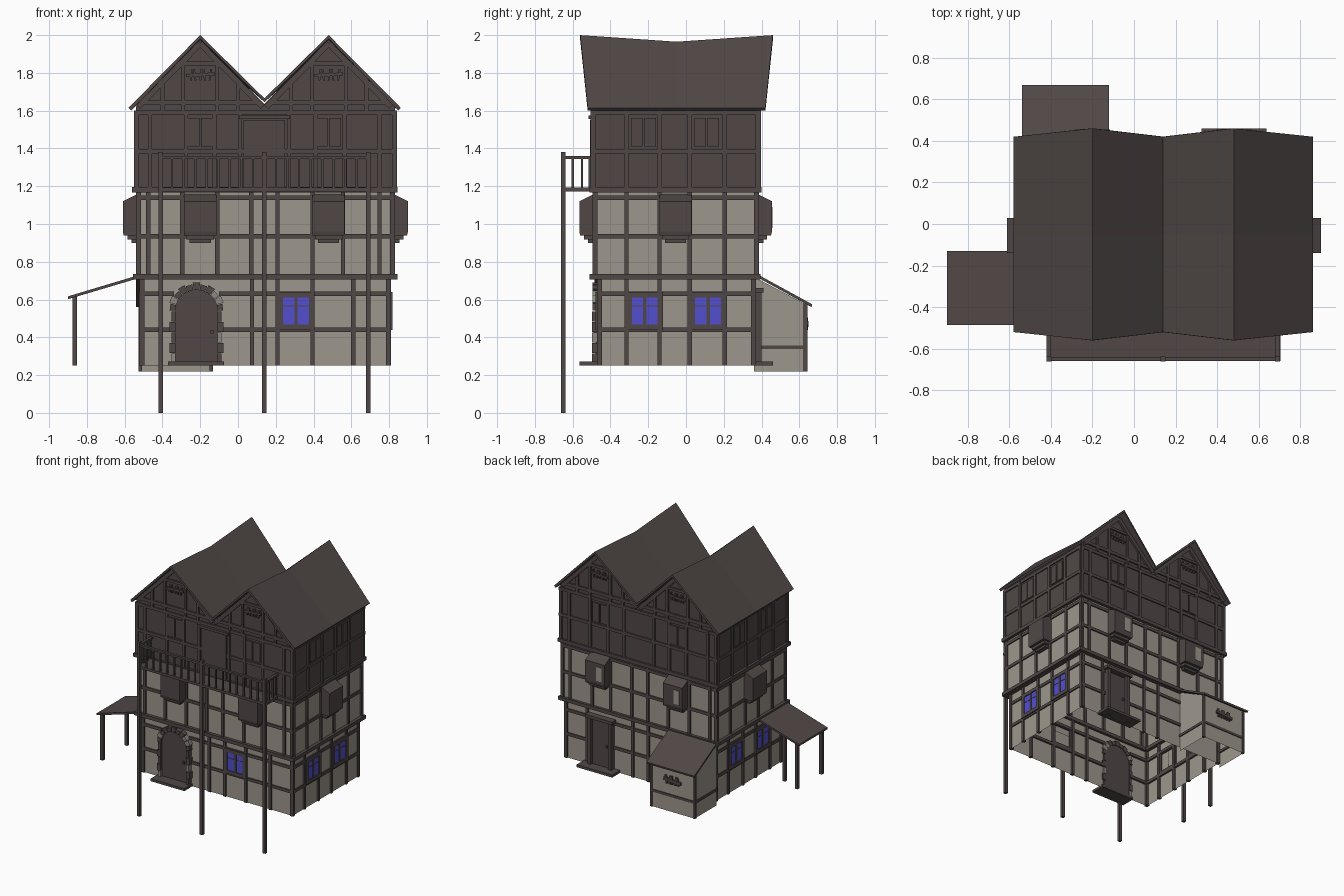
import bpy, bmesh, math
from mathutils import Vector as V

if "Cube" in bpy.data.objects:
    bpy.data.objects.remove(bpy.data.objects["Cube"])


def material(name, rgb):
    m = bpy.data.materials.new(name)
    m.diffuse_color = (*rgb, 1)
    m.use_nodes = True
    m.node_tree.nodes["Principled BSDF"].inputs["Base Color"].default_value = m.diffuse_color
    return m


WOOD = material("dark_timber", (0.080, 0.064, 0.062))
PLASTER = material("pale_plaster", (0.34, 0.31, 0.265))
GLASS = material("blue_glass", (0.085, 0.08, 0.62))
STONE = material("grey_stone", (0.27, 0.25, 0.225))

# floor outlines: xmin, xmax, ymin, ymax, zmin, zmax
FLOORS = [(-.51, .80, -.46, .36, .25, .71),
          (-.53, .82, -.485, .375, .73, 1.18),
          (-.54, .83, -.495, .385, 1.18, 1.60)]
PEAKS = (-.2, .48)
SIDES = ("front", "back", "left", "right")


def place(side, f):
    """Map (along wall, outward, up) to world for one wall of a floor."""
    x0, x1, y0, y1 = FLOORS[f][:4]
    return {"front": lambda u, d, z: V((u, y0 - d, z)),
            "back": lambda u, d, z: V((u, y1 + d, z)),
            "left": lambda u, d, z: V((x0 - d, u, z)),
            "right": lambda u, d, z: V((x1 + d, u, z))}[side]


world = lambda x, y, z: V((x, y, z))


class Part:
    def __init__(self, name, mat):
        self.name, self.mat, self.bm = name, mat, bmesh.new()

    def loft(self, a, b, skip=(), caps=True):
        va, vb = [self.bm.verts.new(p) for p in a], [self.bm.verts.new(p) for p in b]
        n = len(a)
        for i in range(n):
            if i not in skip:
                j = (i + 1) % n
                self.bm.faces.new((va[i], va[j], vb[j], vb[i]))
        if caps:
            self.bm.faces.new(va)
            self.bm.faces.new(vb[::-1])

    def box(self, u0, u1, d0, d1, z0, z1, at=world):
        ring = [(u0, d0), (u1, d0), (u1, d1), (u0, d1)]
        self.loft([at(u, d, z0) for u, d in ring], [at(u, d, z1) for u, d in ring])

    def outline(self, pts, d0, d1, at):      # (u, z) shape pushed outward
        self.loft([at(u, d0, z) for u, z in pts], [at(u, d1, z) for u, z in pts])

    def profile(self, pts, u0, u1, at):      # (d, z) shape run along the wall
        self.loft([at(u0, d, z) for d, z in pts], [at(u1, d, z) for d, z in pts])

    def bar(self, u0, z0, u1, z1, w, d0, d1, at):   # slanted timber on a wall
        t = V((u1 - u0, z1 - z0)).normalized()
        nx, nz = -t.y * w / 2, t.x * w / 2
        self.outline([(u0 + nx, z0 + nz), (u1 + nx, z1 + nz),
                      (u1 - nx, z1 - nz), (u0 - nx, z0 - nz)], d0, d1, at)

    def done(self):
        bmesh.ops.recalc_face_normals(self.bm, faces=self.bm.faces)
        me = bpy.data.meshes.new(self.name)
        self.bm.to_mesh(me)
        self.bm.free()
        me.materials.append(self.mat)
        ob = bpy.data.objects.new(self.name, me)
        bpy.context.collection.objects.link(ob)
        return ob


# plastered walls, open below
for f, name in enumerate(("ground_walls", "middle_walls")):
    x0, x1, y0, y1, z0, z1 = FLOORS[f]
    p = Part(name, PLASTER)
    ring = [(x0, y0), (x1, y0), (x1, y1), (x0, y1)]
    p.loft([V((x, y, z0)) for x, y in ring], [V((x, y, z1)) for x, y in ring], caps=False)
    p.done()

# boarded upper floor with twin gables
x0, x1, y0, y1, z0, z1 = FLOORS[2]
shape = [(x0, z0), (x1, z0), (x1, 1.62), (.48, 1.975), (.14, 1.635), (-.2, 1.975), (x0, 1.62)]
p = Part("upper_walls", WOOD)
p.loft([V((x, y0, z)) for x, z in shape], [V((x, y1, z)) for x, z in shape], skip=(0, 2, 3, 4, 5))
p.done()

# ring beams that carry the jetties
p = Part("jetty_beams", WOOD)
for z, (a, b, c, d) in ((.72, (-.555, .845, -.51, .395)), (1.182, (-.56, .845, -.512, .40))):
    for r in ((a, b, c, c + .07), (a, b, d - .07, d), (a, a + .07, c, d), (b - .07, b, c, d)):
        p.box(*r, z - .014, z + .014)
p.done()

# timber framing
p = Part("timber_frame", WOOD)
END_U = {0: (.075, .21, .395, .61), 1: (-.475, -.295, -.11, .07, .21, .395, .555, .75),
         2: (-.465, -.275, -.125, .01, .27, .41, .565, .75)}
LEVELS = {0: (.63, .44), 1: (1.14, .935), 2: (1.385, 1.59)}
for f in range(3):
    x0, x1, y0, y1, z0, z1 = FLOORS[f]
    for s in SIDES:
        at = place(s, f)
        end = s in ("front", "back")
        lo, hi = (x0, x1) if end else (y0, y1)
        uprights = END_U[f] if end else (-.315, -.14, .02, .205)
        for u in (lo + .005, *uprights, hi - .005):
            if s == "back" and f == 0 and .38 < u < .58:
                continue
            p.box(u - .011, u + .011, -.016, .011, z0, z1, at)
        spans = [(lo - .01, hi + .01)]
        if f == 0 and s == "front":
            spans = [(lo - .01, -.34), (-.1, hi + .01)]
        if f == 0 and s == "back":
            spans = [(lo - .01, .4), (.56, hi + .01)]
        for z in LEVELS[f]:
            for a, b in spans:
                p.box(a, b, -.014, .009, z - .012, z + .012, at)
# gable timbers and carved vents
for s in ("front", "back"):
    at = place(s, 2)
    for c in PEAKS:
        p.box(c - .30, c + .30, 0, .012, 1.63, 1.655, at)
        p.box(c - .12, c + .12, 0, .012, 1.84, 1.86, at)
        for k in (-1, 1):
            p.box(c + k * .09 - .01, c + k * .09 + .01, 0, .012, 1.6, 1.85, at)
            p.box(c + k * .2 - .01, c + k * .2 + .01, 0, .012, 1.6, 1.75, at)
            p.bar(c, 1.955, c + k * .33, 1.62, .03, 0, .016, at)
        p.bar(c - .075, 1.785, c + .075, 1.795, .016, 0, .014, at)
        for i in range(5):
            u = c - .05 + .025 * i
            p.bar(u, 1.76, u + .008 * (-1) ** i, 1.82, .01, 0, .012, at)
p.done()

# roof: four slopes, sagging ridge, flared gable ends
bm = bmesh.new()
rows = []
for t in (-1, 0, 1):
    row = []
    for i, (x, z) in enumerate(((-.58, 1.615), (-.2, 2.0), (.14, 1.665), (.48, 2.0), (.862, 1.615))):
        ridge = i % 2
        row.append(bm.verts.new((x, -.05 + t * (.51 if ridge else .47),
                                 z - (.035 if ridge and t == 0 else 0))))
    rows.append(row)
for a, b in zip(rows, rows[1:]):
    for i in range(4):
        bm.faces.new((a[i], a[i + 1], b[i + 1], b[i]))
me = bpy.data.meshes.new("roof")
bm.to_mesh(me)
bm.free()
me.materials.append(WOOD)
roof = bpy.data.objects.new("roof", me)
bpy.context.collection.objects.link(roof)
sol = roof.modifiers.new("thickness", "SOLIDIFY")
sol.thickness, sol.offset = .02, -1

# oriel bays on stepped brackets
oriels = Part("oriel_bays", WOOD)
panes = Part("oriel_panes", PLASTER)
for s in SIDES:
    at = place(s, 1)
    for c in (PEAKS if s in ("front", "back") else (-.055,)):
        oriels.profile([(-.01, .94), (.075, .94), (.08, .96), (.08, 1.12), (-.01, 1.165)], c - .085, c + .085, at)
        oriels.box(c - .072, c + .072, -.01, .055, .918, .94, at)
        oriels.box(c - .056, c + .056, -.01, .035, .9, .918, at)
        if s == "back":
            panes.box(c - .06, c - .01, .07, .083, .98, 1.09, at)
oriels.done()
panes.done()

# blue windows with frames and glazing bars
frames, glass = Part("window_frames", WOOD), Part("window_glass", GLASS)
for s, c in [("front", .307)] + [(s, u) for s in ("left", "right") for u in (-.218, .117)]:
    at = place(s, 0)
    glass.box(c - .075, c + .075, .003, .011, .465, .615, at)
    for k in (-1, 1):
        frames.box(c + k * .083 - .014, c + k * .083 + .014, -.01, .018, .44, .64, at)
        zc = .54 + k * .085
        frames.box(c - .095, c + .095, -.01, .018, zc - .014, zc + .014, at)
    frames.box(c - .009, c + .009, 0, .016, .46, .62, at)
    frames.box(c - .075, c + .075, 0, .013, .562, .568, at)
frames.done()
glass.done()

# dark casements and balcony door on the upper floor
p = Part("upper_casements", WOOD)
for s in SIDES:
    at = place(s, 2)
    for c in (PEAKS if s in ("front", "back") else (-.225, .11)):
        for k in (-1, 1):
            p.box(c + k * .035 - .03, c + k * .035 + .03, 0, .009, 1.41, 1.56, at)
at = place("front", 2)
p.box(.03, .25, 0, .014, 1.19, 1.55, at)
p.box(.005, .275, 0, .022, 1.555, 1.575, at)
p.done()

# arched front door with stone surround
at = place("front", 0)
c, spring, ri, ro = -.22, .54, .112, .145
arc = [(c + ri * math.cos(math.pi * i / 12), spring + ri * math.sin(math.pi * i / 12)) for i in range(13)]
p = Part("front_door", WOOD)
p.outline([(c + ri, .26)] + arc + [(c - ri, .26)], -.005, .018, at)
p.box(c + .075, c + .09, .018, .03, .42, .44, at)
p.done()
dark, pale = Part("arch_dark_blocks", WOOD), Part("arch_pale_stones", STONE)
for i in range(11):
    a, b = math.pi * (i + .04) / 11, math.pi * (i + .96) / 11
    r = ro + (.006 if i % 2 else -.003)
    ring = [(ri, a), (r, a), (r, b), (ri, b)]
    (pale if i in (1, 2, 9) else dark).outline(
        [(c + q * math.cos(t), spring + q * math.sin(t)) for q, t in ring], -.01, .035, at)
for k in (-1, 1):
    for i in range(5):
        z = .262 + i * .0556
        u0, u1 = sorted((c + k * ri, c + k * (.142 if i % 2 else .133)))
        (pale if (k, i) in ((1, 2), (-1, 0)) else dark).box(u0, u1, -.01, .038, z, z + .052, at)
dark.done()
pale.done()

# back door and both doorsteps
at = place("back", 0)
p = Part("back_door", WOOD)
p.box(.40, .56, -.005, .018, .26, .63, at)
for u in (.39, .57):
    p.box(u - .014, u + .014, -.01, .04, .25, .645, at)
p.box(.36, .60, -.01, .05, .638, .662, at)
p.box(.42, .432, .018, .03, .43, .45, at)
p.done()
p = Part("doorsteps", WOOD)
p.box(.325, .637, .34, .46, .252, .272)
p.box(-.37, -.075, -.565, -.45, .252, .272)
p.done()

# balcony on three tall posts
p = Part("balcony", WOOD)
p.box(-.42, .705, -.66, -.49, 1.172, 1.192)
for x in (-.41, .14, .69):
    p.box(x - .012, x + .012, -.662, -.638, 0, 1.38)
p.box(-.41, .69, -.66, -.64, 1.345, 1.36)
for i in range(1, 18):
    x = -.41 + i * 1.1 / 18
    p.box(x - .006, x + .006, -.656, -.644, 1.19, 1.35)
for x in (-.41, .69):
    p.box(x - .01, x + .01, -.65, -.495, 1.345, 1.36)
    for y in (-.60, -.55, -.51):
        p.box(x - .006, x + .006, y - .006, y + .006, 1.19, 1.35)
p.done()

# side porch
p = Part("side_porch", WOOD)
porch = [(-.53, .728), (-.9, .617), (-.9, .602), (-.53, .712)]
p.loft([V((x, -.485, z)) for x, z in porch], [V((x, -.13, z)) for x, z in porch])
for y in (-.46, -.155):
    p.box(-.877, -.853, y - .012, y + .012, .25, .615)
p.done()

# rear lean-to shed
p = Part("shed_walls", PLASTER)
shed = [(.36, .22), (.635, .22), (.635, .575), (.36, .72)]
p.loft([V((-.52, y, z)) for y, z in shed], [V((-.14, y, z)) for y, z in shed], skip=(0, 3))
p.done()
p = Part("shed_roof_and_timbers", WOOD)
slab = [(.37, .738), (.668, .575), (.665, .56), (.37, .722)]
p.loft([V((-.54, y, z)) for y, z in slab], [V((-.12, y, z)) for y, z in slab])
p.box(-.525, -.135, .62, .641, .338, .358)
for x in (-.518, -.142):
    p.box(x - .009, x + .009, .36, .64, .338, .358)
    p.box(x - .009, x + .009, .62, .642, .22, .58)
back = lambda u, d, z: V((u, .635 + d, z))
p.bar(-.405, .465, -.255, .475, .022, 0, .014, back)
for i in range(5):
    u = -.38 + .025 * i
    p.bar(u, .44, u + .008 * (-1) ** i, .505, .014, 0, .012, back)
p.done()
